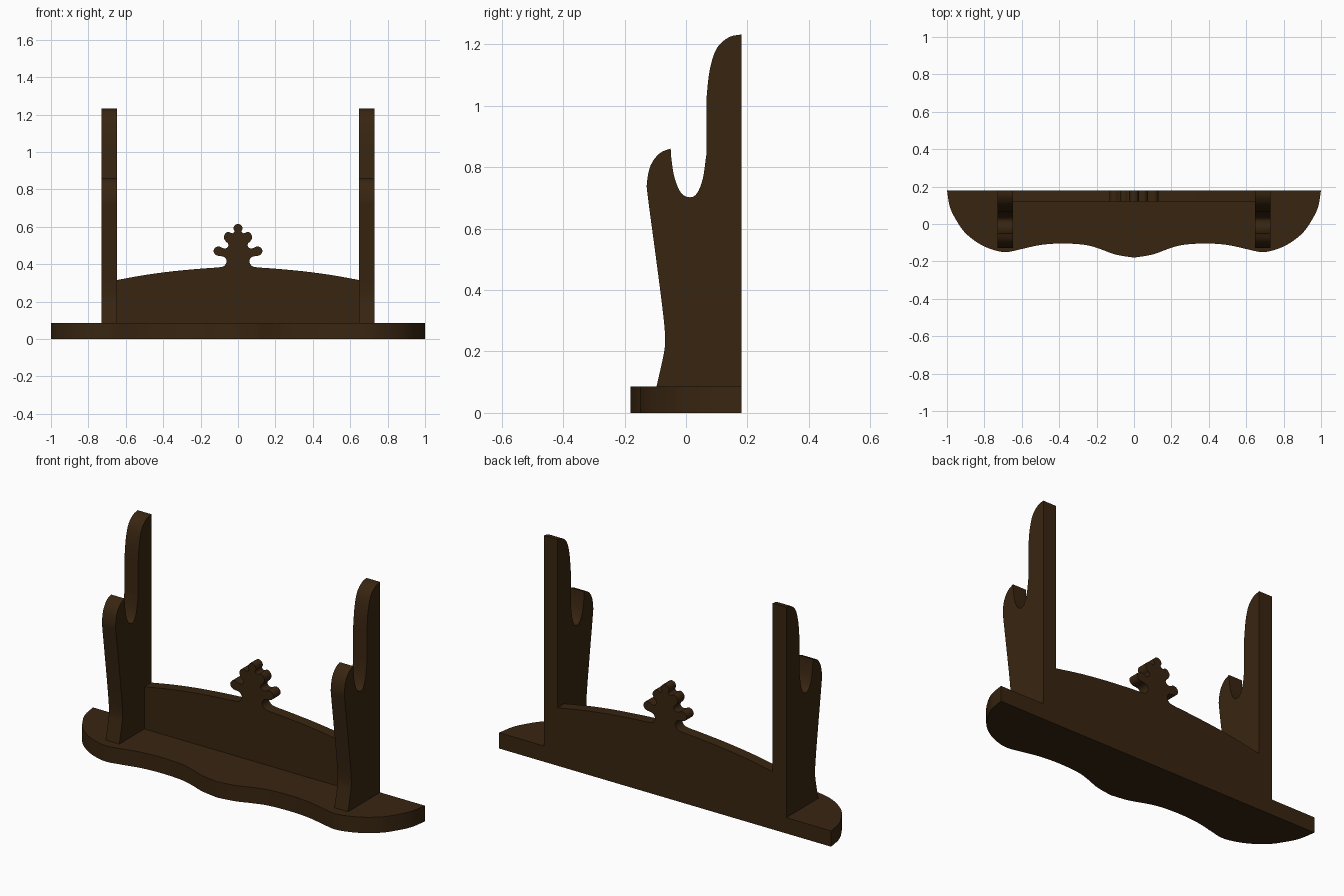
import bpy, bmesh
from mathutils import Vector

if "Cube" in bpy.data.objects:
    bpy.data.objects.remove(bpy.data.objects["Cube"])

wood = bpy.data.materials.new("dark brown wood")
wood.diffuse_color = (0.040, 0.0185, 0.0055, 1)
wood.use_nodes = True
wood.node_tree.nodes["Principled BSDF"].inputs["Base Color"].default_value = wood.diffuse_color


def smooth(pts, n=4):
    """Catmull-Rom curve through the points, keeping both end points."""
    p = [Vector(q) for q in pts]
    p = [2 * p[0] - p[1]] + p + [2 * p[-1] - p[-2]]
    out = []
    for a, b, c, d in zip(p, p[1:], p[2:], p[3:]):
        for i in range(n):
            t = i / n
            out.append(0.5 * (2 * b + (c - a) * t + (2 * a - 5 * b + 4 * c - d) * t * t
                              + (3 * b - a - 3 * c + d) * t ** 3))
    return [tuple(v) for v in out] + [tuple(p[-2])]


def mirrored(half):
    """Half outline ending on x = 0, continued on the other side."""
    return half + [(-x, y) for x, y in reversed(half[:-1])]


def slab(name, outline, place, depth):
    """Extrude a flat outline; place maps 2D points to 3D."""
    bm = bmesh.new()
    face = bm.faces.new([bm.verts.new(place(*p)) for p in outline])
    ext = bmesh.ops.extrude_face_region(bm, geom=[face], use_keep_orig=True)
    moved = [g for g in ext["geom"] if isinstance(g, bmesh.types.BMVert)]
    bmesh.ops.translate(bm, verts=moved, vec=depth)
    bmesh.ops.recalc_face_normals(bm, faces=bm.faces[:])
    bmesh.ops.triangulate(bm, faces=[f for f in bm.faces if len(f.verts) > 4])
    me = bpy.data.meshes.new(name)
    bm.to_mesh(me)
    bm.free()
    me.materials.append(wood)
    ob = bpy.data.objects.new(name, me)
    bpy.context.collection.objects.link(ob)
    bpy.context.view_layer.objects.active = ob
    ob.select_set(True)
    bpy.ops.object.shade_smooth_by_angle(angle=0.6)
    ob.select_set(False)
    return ob


# Base board with a wavy front edge
base_half = smooth([(1, .18), (.984, .09), (.95, .02), (.9, -.05), (.82, -.11), (.74, -.142),
                    (.68, -.15), (.61, -.136), (.5, -.112), (.38, -.104), (.26, -.112),
                    (.18, -.134), (.1, -.163), (0, -.18)])
slab("base", mirrored(base_half), lambda x, y: (x, y, 0), (0, 0, .086))

# Two notched uprights
back_prong = smooth([(.18, 1.232), (.14, 1.223), (.10, 1.187), (.077, 1.115), (.066, 1.018)])
notch = smooth([(.066, .839), (.055, .764), (.036, .715), (.013, .702), (-.015, .715),
                (-.037, .764), (-.047, .823), (-.05, .861)])
front_edge = smooth([(-.05, .861), (-.086, .845), (-.115, .806), (-.127, .751), (-.124, .702),
                     (-.099, .514), (-.076, .335), (-.068, .244), (-.073, .189), (-.096, .086)])
upright = [(.18, .086)] + back_prong + notch + front_edge[1:]
for side, x0 in (("left", -.73), ("right", .648)):
    slab(side + "_upright", upright, lambda y, z: (x0, y, z), (.082, 0, 0))

# Arched back panel with a lobed finial cut in one piece
arch = smooth([(.65, .315), (.5, .342), (.35, .362), (.2, .376), (.115, .382)])
finial = smooth([(.115, .382), (.085, .386), (.07, .395), (.061, .412), (.066, .431), (.08, .441),
                 (.1, .444), (.12, .45), (.131, .47), (.12, .49), (.1, .495), (.083, .487),
                 (.065, .485), (.052, .497), (.055, .513), (.066, .522), (.076, .545), (.066, .566),
                 (.05, .573), (.036, .566), (.025, .567), (.019, .577), (.024, .592), (.016, .61),
                 (0, .616)], 3)
half = [(.65, .086)] + arch + finial[1:]
slab("back_panel", mirrored(half), lambda x, z: (x, .12, z), (0, .06, 0))
